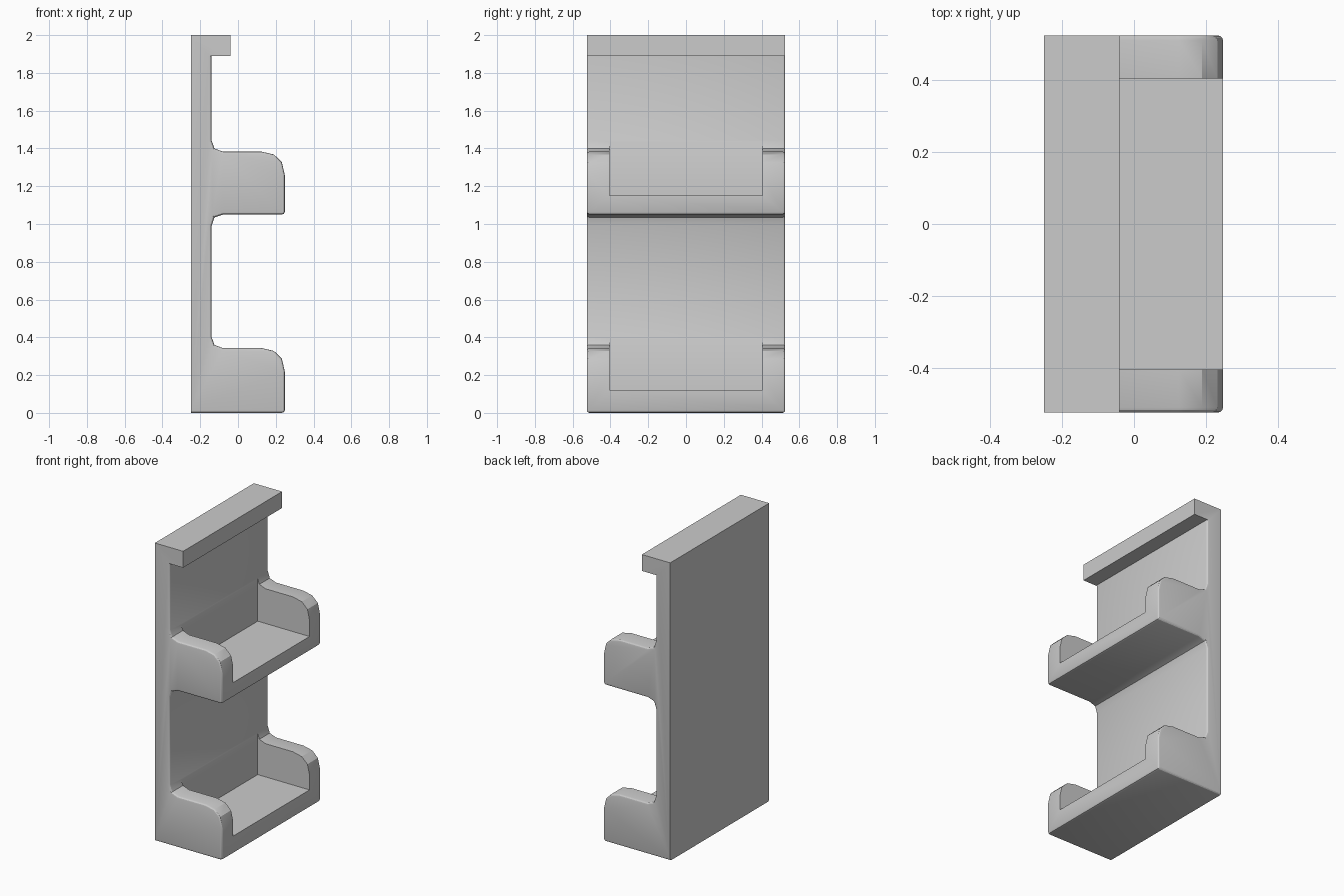
import bpy, bmesh

cube = bpy.data.objects.get("Cube")
if cube:
    bpy.data.objects.remove(cube, do_unlink=True)

BACK, PANEL, FRONT, HALF = -0.25, -0.14, 0.248, 0.525

grey = bpy.data.materials.new("plain grey")
grey.use_nodes = True
grey.diffuse_color = (0.6, 0.6, 0.6, 1)
grey.node_tree.nodes["Principled BSDF"].inputs["Base Color"].default_value = (0.6, 0.6, 0.6, 1)


def add_object(name, bm):
    bmesh.ops.recalc_face_normals(bm, faces=bm.faces)
    mesh = bpy.data.meshes.new(name)
    bm.to_mesh(mesh)
    bm.free()
    mesh.materials.append(grey)
    obj = bpy.data.objects.new(name, mesh)
    bpy.context.collection.objects.link(obj)
    return obj


def add_box(name, x0, x1, half, z0, z1):
    bm = bmesh.new()
    bmesh.ops.create_cube(bm, size=1)
    for v in bm.verts:
        v.co = (x0 + (v.co.x + 0.5) * (x1 - x0), v.co.y * 2 * half,
                z0 + (v.co.z + 0.5) * (z1 - z0))
    return add_object(name, bm)


def shelf_outline(z, height):
    """Shelf end from the panel fillet over the rounded front to the underside."""
    top = z + height
    return [(PANEL, top + 0.06), (-0.125, top + 0.017), (-0.08, top),
            (0.125, top), (0.19, top - 0.015), (0.232, top - 0.055),
            (FRONT, top - 0.125), (FRONT, z + 0.015),
            (FRONT - 0.005, z + 0.004), (FRONT - 0.016, z)]


# Back panel and both shelves as one extruded side profile
profile = [(BACK, 0), (BACK, 1.95), (PANEL, 1.95)]
profile += shelf_outline(1.05, 0.333)
profile += [(-0.08, 1.05), (-0.125, 1.035), (PANEL, 0.99)]
profile += shelf_outline(0, 0.343)
bm = bmesh.new()
face = bm.faces.new([bm.verts.new((x, -HALF, z)) for x, z in profile])
ext = bmesh.ops.extrude_face_region(bm, geom=[face])
for v in ext["geom"]:
    if isinstance(v, bmesh.types.BMVert):
        v.co.y = HALF

# Round the side edges, leaving the back and the top sharp
edges = []
for e in bm.edges:
    a, b = (v.co for v in e.verts)
    on_side = abs(a.y - b.y) < 1e-5
    on_back = max(a.x, b.x) < BACK + 0.001
    on_top = min(a.z, b.z) > 1.9
    if on_side and not on_back and not on_top:
        edges.append(e)
bmesh.ops.recalc_face_normals(bm, faces=bm.faces)
bmesh.ops.bevel(bm, geom=edges, offset=0.014, offset_type='OFFSET',
                segments=3, profile=0.5, affect='EDGES', clamp_overlap=True)
body = add_object("shelf_rack", bm)

# Top lip and the two open-fronted shelf pockets
lip = add_box("top_lip", BACK, -0.04, HALF, 1.89, 2.0)
tools = [(lip, 'UNION')]
for name, floor in (("upper", 1.15), ("lower", 0.12)):
    cutter = add_box(name + "_pocket_cutter", PANEL + 0.003, 0.4, 0.405, floor, floor + 0.45)
    tools.append((cutter, 'DIFFERENCE'))

bpy.context.view_layer.objects.active = body
body.select_set(True)
for tool, operation in tools:
    mod = body.modifiers.new(tool.name, 'BOOLEAN')
    mod.object, mod.operation, mod.solver = tool, operation, 'EXACT'
    bpy.ops.object.modifier_apply(modifier=mod.name)
for tool, _ in tools:
    bpy.data.objects.remove(tool, do_unlink=True)

# Merge coplanar leftovers and smooth the rounded edges
bm = bmesh.new()
bm.from_mesh(body.data)
bmesh.ops.remove_doubles(bm, verts=bm.verts, dist=0.0002)
bmesh.ops.dissolve_limit(bm, angle_limit=0.005, verts=bm.verts, edges=bm.edges)
bm.to_mesh(body.data)
bm.free()
bpy.ops.object.shade_smooth_by_angle(angle=0.52)
